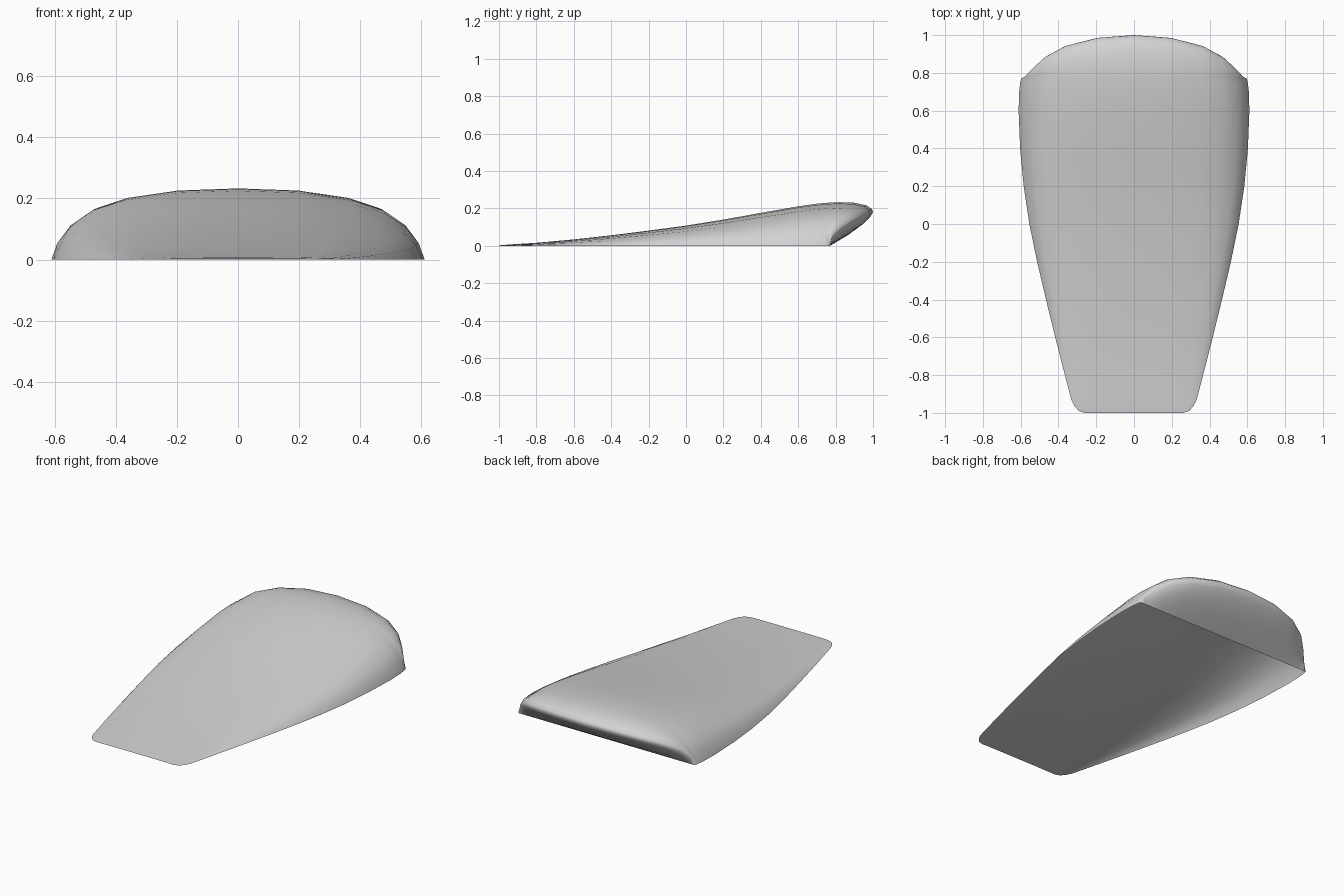
import bpy, bmesh

cube = bpy.data.objects.get("Cube")
if cube:
    bpy.data.objects.remove(cube, do_unlink=True)

# Half of the arched cross-section: width factor, height factor, rear overhang factor
HALF = [(1, 0, 0), (.967, .26, .045), (.9, .5, .23), (.787, .71, .5),
        (.607, .866, .75), (.328, .97, .935)]
ARCH = [(-w, h, k) for w, h, k in HALF] + [(0, 1, 1)] + HALF[::-1]

# Stations along the wedge: y, half width, crown height
STATIONS = [(-1, .26, .002), (-.99, .292, .003), (-.965, .315, .005), (-.93, .332, .008),
            (-.8, .366, .016), (-.6, .417, .034), (-.4, .466, .056), (-.2, .513, .081),
            (0, .554, .108), (.2, .584, .14), (.4, .603, .176), (.6, .611, .211),
            (.7, .608, .225), (.745, .603, .229), (.77, .597, .231)]

# Centre line of the rounded rear lip, rolling under to the base: y, z
REAR_Y = .77
LIP = [(.82, .233), (.9, .23), (.965, .216), (.995, .195), (1, .18),
       (.985, .155), (.945, .115), (.87, .06), (REAR_Y, 0)]

bm = bmesh.new()
rows = [[bm.verts.new((w * a, y, h * b)) for a, b, k in ARCH] for y, w, h in STATIONS]
rear_width = STATIONS[-1][1]
for y, z in LIP:
    rows.append([bm.verts.new((rear_width * a, REAR_Y + (y - REAR_Y) * k, z * b))
                 for a, b, k in ARCH])

# Smooth open shell over the top and around the rear, hollow underneath
for r, s in zip(rows, rows[1:]):
    for i in range(len(ARCH) - 1):
        bm.faces.new((r[i], r[i + 1], s[i + 1], s[i])).smooth = True
bmesh.ops.remove_doubles(bm, verts=bm.verts, dist=.0004)

mesh = bpy.data.meshes.new("wedge_shell")
bm.to_mesh(mesh)
bm.free()
shell = bpy.data.objects.new("wedge_shell", mesh)
bpy.context.collection.objects.link(shell)

# Plain light grey
grey = bpy.data.materials.new("light_grey")
grey.use_nodes = True
color = (.65, .65, .65, 1)
grey.diffuse_color = color
grey.node_tree.nodes["Principled BSDF"].inputs["Base Color"].default_value = color
mesh.materials.append(grey)
